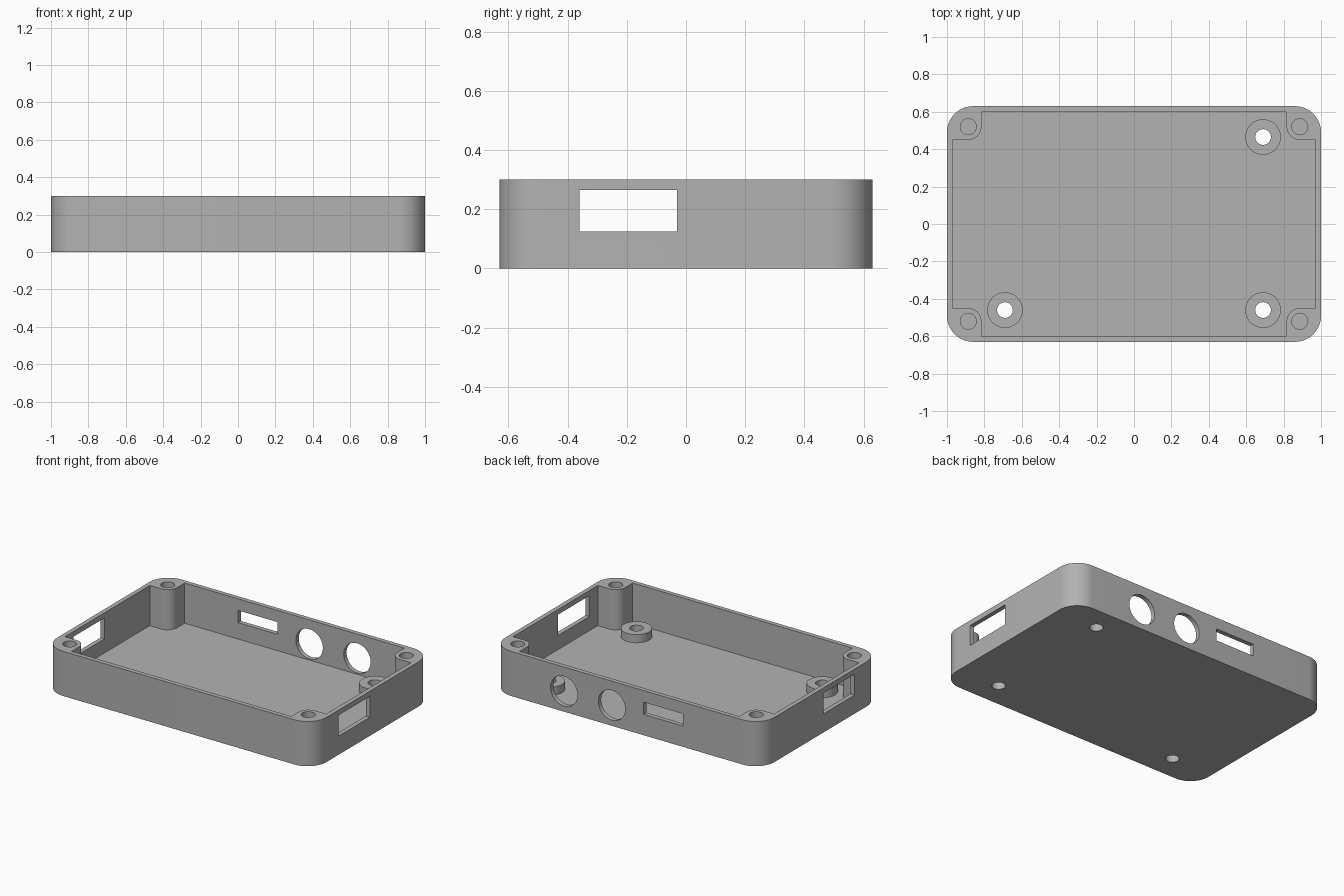
import bpy
import bmesh
from math import cos, sin, pi

if "Cube" in bpy.data.objects:
    bpy.data.objects.remove(bpy.data.objects["Cube"], do_unlink=True)

grey = bpy.data.materials.new("plain grey")
grey.use_nodes = True
grey.diffuse_color = (0.45, 0.45, 0.45, 1)
grey.node_tree.nodes["Principled BSDF"].inputs["Base Color"].default_value = (0.45, 0.45, 0.45, 1)

HX, HY, H = 1.0, 0.63, 0.30       # half length, half width, height
WALL, FLOOR = 0.03, 0.03
POST_X, POST_Y, POST_R = 0.886, 0.52, 0.07
SIGNS = ((1, 1), (-1, 1), (-1, -1), (1, -1))


def arc(cx, cy, r, start, end, n):
    steps = [start + (end - start) * i / n for i in range(n + 1)]
    return [(cx + r * cos(a), cy + r * sin(a)) for a in steps]


def circle(cx, cy, r, n=48):
    return arc(cx, cy, r, 0, 2 * pi, n)[:-1]


def rect(x0, x1, y0, y1):
    return [(x0, y0), (x1, y0), (x1, y1), (x0, y1)]


def four_corners(quadrant):
    """Mirror one corner's outline into a closed loop."""
    loop = []
    for sx, sy in SIGNS:
        pts = [(sx * x, sy * y) for x, y in quadrant]
        loop += pts if sx * sy > 0 else pts[::-1]
    return loop


def prism(name, outline, lo, hi, axis="Z"):
    """Extrude a 2D outline along an axis."""
    place = {"X": lambda a, b, d: (d, a, b),
             "Y": lambda a, b, d: (a, d, b),
             "Z": lambda a, b, d: (a, b, d)}[axis]
    bm = bmesh.new()
    low, high = [[bm.verts.new(place(a, b, d)) for a, b in outline] for d in (lo, hi)]
    bm.faces.new(low)
    bm.faces.new(high)
    for i in range(len(low)):
        j = (i + 1) % len(low)
        bm.faces.new((low[i], low[j], high[j], high[i]))
    bmesh.ops.recalc_face_normals(bm, faces=bm.faces)
    mesh = bpy.data.meshes.new(name)
    bm.to_mesh(mesh)
    bm.free()
    mesh.materials.append(grey)
    obj = bpy.data.objects.new(name, mesh)
    bpy.context.collection.objects.link(obj)
    return obj


def activate(obj):
    bpy.ops.object.select_all(action="DESELECT")
    obj.select_set(True)
    bpy.context.view_layer.objects.active = obj


def cut(obj, outline, lo, hi, axis="Z"):
    cutter = prism("cutter", outline, lo, hi, axis)
    cutter.hide_render = True
    activate(obj)
    mod = obj.modifiers.new("cut", "BOOLEAN")
    mod.operation = "DIFFERENCE"
    mod.solver = "EXACT"
    mod.object = cutter
    bpy.ops.object.modifier_apply(modifier=mod.name)
    bpy.data.objects.remove(cutter, do_unlink=True)


def smooth(obj):
    activate(obj)
    bpy.ops.object.shade_smooth_by_angle(angle=pi / 6)


# Tray body with rounded corners
R = 0.14
tray = prism("enclosure_tray", four_corners(arc(HX - R, HY - R, R, 0, pi / 2, 14)), 0, H)

# Cavity that leaves a rounded screw post in each corner
notch = [(HX - WALL, POST_Y - POST_R)]
notch += arc(POST_X, POST_Y, POST_R, 1.5 * pi, pi, 12)
notch += [(POST_X - POST_R, HY - WALL)]
cut(tray, four_corners(notch), FLOOR, H + 0.1)

# Blind screw holes in the posts
for sx, sy in SIGNS:
    cut(tray, circle(sx * POST_X, sy * POST_Y, 0.043, 32), 0.05, H + 0.1)

# Connector windows in both end walls
for side in (-1, 1):
    lo, hi = sorted((side * 0.9, side * 1.1))
    cut(tray, rect(-0.36, -0.03, 0.125, 0.265), lo, hi, "X")

# Slot and two round ports in the back wall
cut(tray, rect(-0.42, -0.127, 0.14, 0.222), 0.56, 0.7, "Y")
for x in (0.11, 0.465):
    cut(tray, circle(x, 0.138, 0.1), 0.56, 0.7, "Y")

# Board standoffs, drilled through the floor
for name, x, y in (("back_left", 0.69, 0.465), ("front_left", 0.69, -0.46),
                   ("front_right", -0.69, -0.46)):
    standoff = prism(name + "_standoff", circle(x, y, 0.095), FLOOR - 0.01, 0.085)
    for part in (standoff, tray):
        cut(part, circle(x, y, 0.042, 32), -0.1, 0.2)
    smooth(standoff)

smooth(tray)
